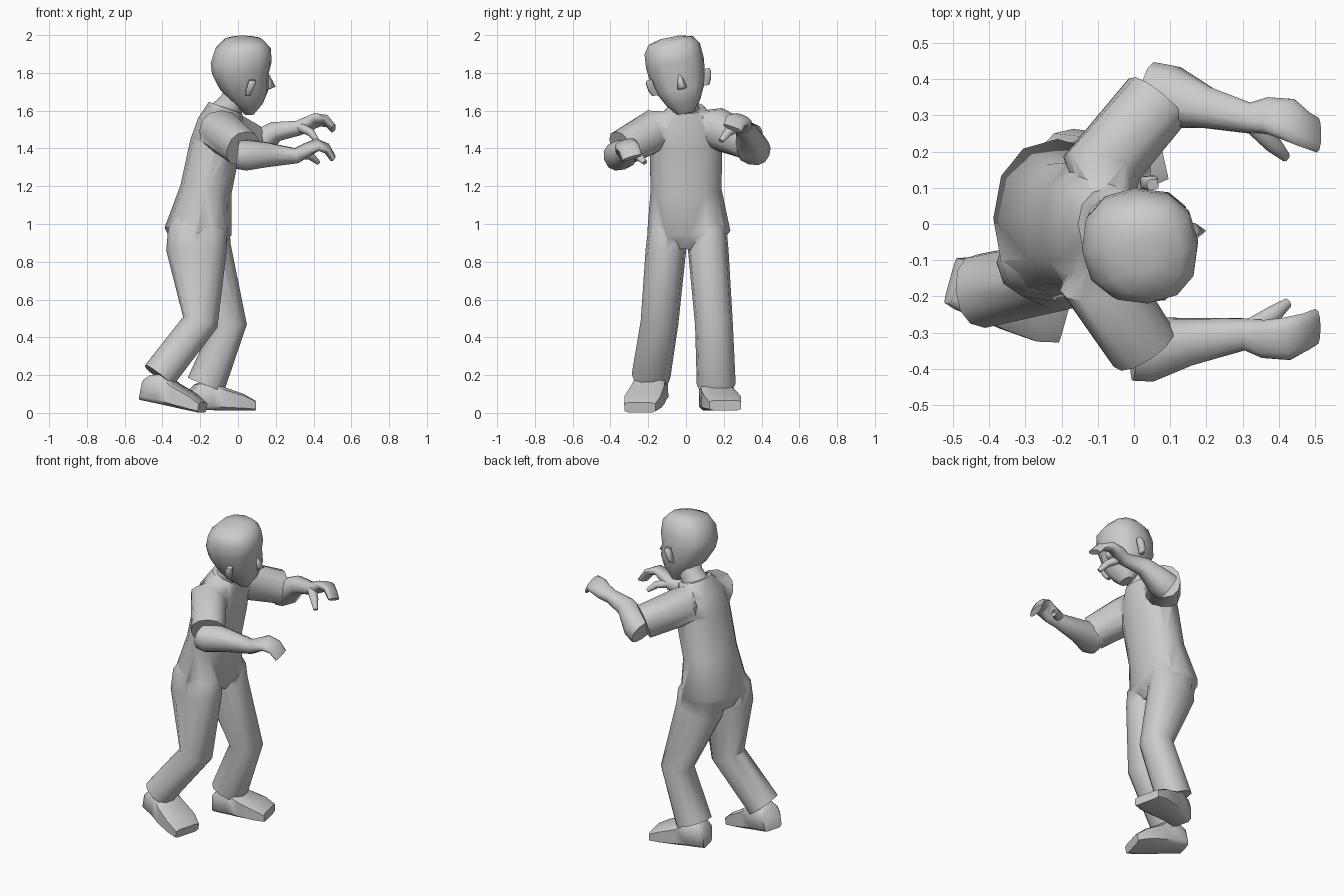
import bpy, bmesh, math
from mathutils import Vector, Matrix


def shade(ob, angle):
    bpy.ops.object.select_all(action='DESELECT')
    ob.select_set(True)
    bpy.context.view_layer.objects.active = ob
    bpy.ops.object.shade_smooth_by_angle(angle=math.radians(angle))


def loft(name, stations, side=(0, 1, 0), n=12, power=1.0, normal=None, matrix=None, angle=50):
    """Skin elliptical rings (x, y, z, half width along side, half depth)."""
    bm = bmesh.new()
    pts = [Vector(s[:3]) for s in stations]
    rings = []
    for i, s in enumerate(stations):
        t = Vector(normal or (0, 0, 0))
        if not normal and i > 0:
            t += (pts[i] - pts[i - 1]).normalized()
        if not normal and i < len(pts) - 1:
            t += (pts[i + 1] - pts[i]).normalized()
        t.normalize()
        w = Vector(side)
        w = (w - t * w.dot(t)).normalized()
        d = t.cross(w)
        ring = []
        for k in range(n):
            a = 2 * math.pi * (k + (0.5 if n == 8 else 0)) / n
            c, e = math.cos(a), math.sin(a)
            c = math.copysign(abs(c) ** power, c)
            e = math.copysign(abs(e) ** power, e)
            ring.append(bm.verts.new(pts[i] + w * c * s[3] + d * e * s[4]))
        rings.append(ring)
    for r, q in zip(rings, rings[1:]):
        for k in range(n):
            m = (k + 1) % n
            bm.faces.new((r[k], r[m], q[m], q[k]))
    bm.faces.new(rings[0][::-1])
    bm.faces.new(rings[-1])
    if matrix:
        bm.transform(matrix)
    bmesh.ops.recalc_face_normals(bm, faces=bm.faces)
    me = bpy.data.meshes.new(name)
    bm.to_mesh(me)
    bm.free()
    ob = bpy.data.objects.new(name, me)
    bpy.context.collection.objects.link(ob)
    shade(ob, angle)
    return ob


# Clothes: body leaning forward
clothes = loft("clothes", [(-.215, .012, .87, .15, .12), (-.212, .015, .96, .22, .178),
                           (-.17, 0, 1.18, .188, .137), (-.12, 0, 1.42, .192, .135),
                           (-.095, 0, 1.53, .18, .12), (-.065, 0, 1.615, .1, .095)], power=.9)

# Trouser legs, tapering up inside the hips
legs = [loft("back_leg", [(-.2, -.08, 1.1, .06, .08), (-.215, -.1, .97, .1, .155), (-.22, -.107, .86, .107, .16),
                          (-.2, -.14, .48, .1, .095), (-.42, -.185, .195, .103, .092)], power=.88),
        loft("front_leg", [(-.18, .09, 1.1, .06, .08), (-.19, .115, .97, .1, .145), (-.18, .118, .86, .107, .145),
                           (-.045, .148, .47, .1, .092), (-.17, .16, .15, .103, .103)], power=.88)]

# Short sleeves, growing out of the neckline
sleeves = [loft("right_sleeve", [(-.075, -.03, 1.545, .05, .06), (-.095, -.16, 1.497, .113, .112),
                                 (.025, -.34, 1.40, .097, .098)], side=(0, 0, 1), power=.88),
           loft("left_sleeve", [(-.075, .03, 1.55, .05, .06), (-.09, .155, 1.507, .113, .11),
                                (.062, .338, 1.435, .097, .1)], side=(0, 0, 1), power=.88)]

# Weld clothes into one skin
for part in legs + sleeves:
    mod = clothes.modifiers.new("weld", 'BOOLEAN')
    mod.operation, mod.solver, mod.object = 'UNION', 'EXACT', part
    bpy.context.view_layer.objects.active = clothes
    bpy.ops.object.modifier_apply(modifier=mod.name)
    bpy.data.objects.remove(part)
shade(clothes, 62)

# Neck
loft("neck", [(-.08, 0, 1.58, .08, .08), (-.03, -.01, 1.64, .072, .07), (.02, -.03, 1.74, .07, .07)])

# Shoes: lofted heel to toe with a flat sole, then placed
SHOE = [(0, .066, .11), (.03, .076, .14), (.1, .084, .165), (.17, .095, .125), (.27, .102, .09), (.335, .088, .055)]
for name, pos, yaw, pitch in (("back_shoe", (-.51, -.155, .068), -.27, .2),
                              ("front_shoe", (-.25, .135, .012), .22, 0)):
    m = Matrix.Translation(pos) @ Matrix.Rotation(yaw, 4, 'Z') @ Matrix.Rotation(pitch, 4, 'Y')
    loft(name, [(x, 0, h / 2, w, h / 2) for x, w, h in SHOE], n=8, power=.35,
         normal=(1, 0, 0), matrix=m, angle=50)

# Forearms running into curled hands
loft("right_arm", [(.0, -.345, 1.37, .09, .075), (.045, -.347, 1.365, .09, .08),
                   (.15, -.325, 1.367, .066, .066), (.31, -.305, 1.362, .045, .04),
                   (.36, -.318, 1.39, .055, .035), (.42, -.318, 1.42, .062, .028),
                   (.47, -.3, 1.4, .056, .022), (.502, -.285, 1.35, .053, .016)], side=(0, 1, .3), power=.85)
loft("left_arm", [(.05, .36, 1.385, .088, .08), (.1, .352, 1.41, .088, .078),
                  (.2, .322, 1.49, .058, .052), (.32, .293, 1.508, .043, .038),
                  (.37, .3, 1.53, .053, .035), (.42, .292, 1.552, .062, .028),
                  (.47, .262, 1.545, .056, .022), (.505, .247, 1.505, .053, .016)], side=(0, 1, -.4), power=.85)

# Thumbs
loft("right_thumb", [(.33, -.285, 1.37, .028, .025), (.385, -.25, 1.36, .025, .022), (.425, -.218, 1.325, .014, .012)])
loft("left_thumb", [(.335, .27, 1.51, .028, .025), (.385, .22, 1.485, .025, .022), (.42, .185, 1.44, .014, .012)])

# Head: front and back x of each level, half width; rolled toward the right side
pivot = Vector((.06, 0, 1.58))
tilt = (Matrix.Translation(pivot) @ Matrix.Rotation(.2, 4, 'X') @ Matrix.Rotation(.08, 4, 'Z')
        @ Matrix.Translation(-pivot))
LEVELS = [(1.585, .085, .03, .045), (1.645, .135, -.03, .092), (1.715, .163, -.095, .128),
          (1.80, .163, -.138, .15), (1.86, .178, -.145, .156), (1.935, .175, -.122, .15),
          (1.98, .135, -.075, .12), (1.997, .06, -.01, .05)]
loft("head", [((f + b) / 2, 0, z, w, (f - b) / 2) for z, f, b, w in LEVELS],
     power=.85, normal=(0, 0, 1), matrix=tilt)

# Nose wedge
loft("nose", [(.15, 0, 1.715, .026, .02), (.17, 0, 1.728, .024, .03), (.15, 0, 1.795, .012, .015)],
     n=4, normal=(0, 0, 1), matrix=tilt, angle=100)

# Ears
for name, s in (("right_ear", -1), ("left_ear", 1)):
    loft(name, [(.04, s * .135, 1.71, .02, .012), (.047, s * .15, 1.74, .02, .018),
                (.06, s * .157, 1.78, .02, .02), (.064, s * .155, 1.797, .015, .016)],
         n=8, power=.5, normal=(0, 0, 1), matrix=tilt)
